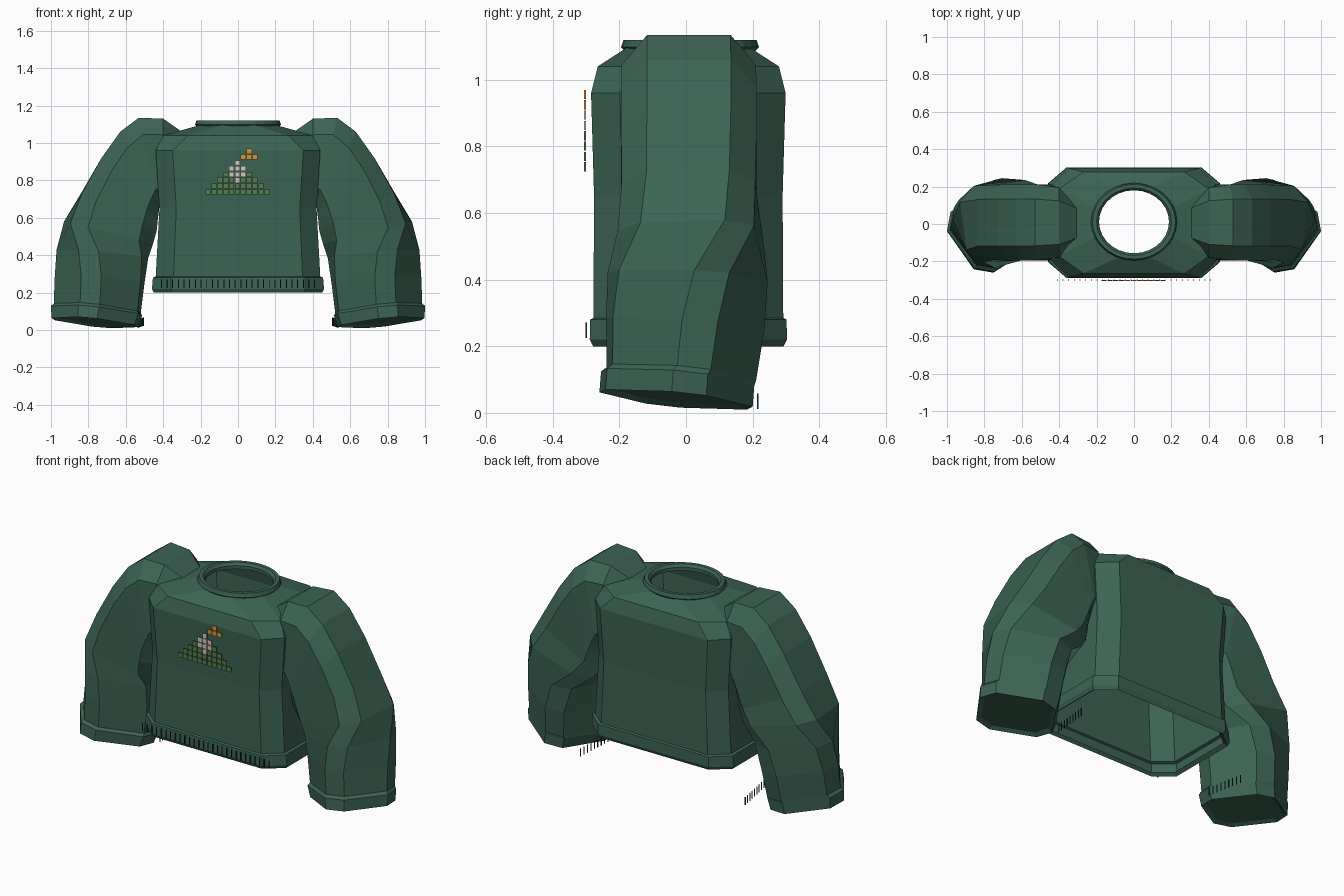
import bpy, bmesh, math

if "Cube" in bpy.data.objects:
    bpy.data.objects.remove(bpy.data.objects["Cube"])


def material(name, rgb):
    m = bpy.data.materials.new(name)
    m.diffuse_color = (*rgb, 1)
    m.use_nodes = True
    m.node_tree.nodes["Principled BSDF"].inputs["Base Color"].default_value = m.diffuse_color
    return m


KNIT = material("knit_green", (0.045, 0.127, 0.089))
STITCH = material("stitch_dark_green", (0.012, 0.035, 0.025))
LEAF = material("leaf_green", (0.09, 0.205, 0.075))
CREAM = material("cream", (0.62, 0.59, 0.54))
AMBER = material("amber", (0.65, 0.30, 0.035))


def finish(name, bm, mats, mirror=False, recalc=True):
    if recalc:
        bmesh.ops.recalc_face_normals(bm, faces=bm.faces)
    me = bpy.data.meshes.new(name)
    bm.to_mesh(me)
    bm.free()
    ob = bpy.data.objects.new(name, me)
    bpy.context.collection.objects.link(ob)
    for m in mats:
        me.materials.append(m)
    if mirror:
        ob.modifiers.new("mirror", 'MIRROR').use_axis[0] = True
    return ob


def loft(bm, rings, cap_end=False, closed=False):
    """Skin a list of equal-length point rings."""
    vs = [[bm.verts.new(p) for p in r] for r in rings]
    pairs = list(zip(vs, vs[1:])) + ([(vs[-1], vs[0])] if closed else [])
    for a, b in pairs:
        n = len(a)
        for i in range(n):
            j = (i + 1) % n
            bm.faces.new((a[i], a[j], b[j], b[i]))
    if cap_end:
        bm.faces.new(vs[-1])


def box(bm, c, s, mat=0):
    r = bmesh.ops.create_cube(bm, size=1)
    for v in r['verts']:
        v.co = [c[i] + v.co[i] * s[i] for i in range(3)]
    for f in {f for v in r['verts'] for f in v.link_faces}:
        f.material_index = mat


YC = 0.007  # depth centre of the torso


def torso_ring(z, fx, sx, hd, ys):
    q = [(fx, -hd), (sx, -ys), (sx, ys), (fx, hd)]
    return [(x, y + YC, z) for x, y in q] + [(-x, y + YC, z) for x, y in reversed(q)]


# Torso: open shell with hem, waist, chest, shoulder and neck rings
bm = bmesh.new()
loft(bm, [torso_ring(*r) for r in (
    (0.215, 0.335, 0.43, 0.272, 0.195),
    (0.20, 0.35, 0.45, 0.286, 0.205),
    (0.22, 0.36, 0.46, 0.296, 0.21),
    (0.28, 0.358, 0.455, 0.295, 0.21),
    (0.285, 0.345, 0.44, 0.285, 0.205),
    (0.65, 0.33, 0.42, 0.283, 0.20),
    (0.96, 0.35, 0.44, 0.292, 0.205),
    (1.04, 0.27, 0.40, 0.272, 0.18),
    (1.095, 0.086, 0.207, 0.187, 0.077))])
# an open shell's normals are oriented explicitly: ring order is counter-clockwise
finish("torso", bm, [KNIT], recalc=False)

# Collar: slightly oval ribbed ring
bm = bmesh.new()
profile = [(0.187, 1.085), (0.212, 1.08), (0.23, 1.098), (0.222, 1.12), (0.200, 1.12), (0.187, 1.105)]
N = 28
rings = []
for i in range(N):
    a = 2 * math.pi * i / N
    rings.append([(r * math.cos(a), 0.012 + 0.9 * r * math.sin(a), z) for r, z in profile])
loft(bm, rings, closed=True)
finish("collar", bm, [KNIT])


def sleeve_ring(ox, oz, ix, iz, yf, yb, twist, skew):
    """Chamfered square, twisted, then fitted between outer/inner and front/back limits."""
    k, t = 0.62, math.radians(twist)
    base = [(1, -k), (1, k), (k, 1), (-k, 1), (-1, k), (-1, -k), (-k, -1), (k, -1)]
    pts = [(u * math.cos(t) + v * math.sin(t), v * math.cos(t) - u * math.sin(t)) for u, v in base]
    m = max(abs(c) for p in pts for c in p)
    out = []
    for u, v in pts:
        s, w = (u / m + 1) / 2, (v / m + 1) / 2
        y = yf + (yb - yf) * w
        out.append((ix + (ox - ix) * s, y, iz + (oz - iz) * s + skew * y))
    return out


# Sleeves: outer x,z / inner x,z / front,back y / twist / slope along y
bm = bmesh.new()
loft(bm, [sleeve_ring(*r) for r in (
    (0.30, 1.06, 0.42, 0.72, -0.12, 0.13, 0, 0),
    (0.40, 1.13, 0.41, 0.68, -0.18, 0.195, 0, 0),
    (0.53, 1.135, 0.42, 0.66, -0.193, 0.21, 0, 0),
    (0.63, 1.06, 0.425, 0.62, -0.195, 0.212, 0, 0),
    (0.73, 0.92, 0.43, 0.58, -0.195, 0.212, 0, 0),
    (0.84, 0.73, 0.435, 0.53, -0.193, 0.212, 1, 0),
    (0.93, 0.58, 0.455, 0.46, -0.205, 0.235, 7, 0),
    (0.97, 0.43, 0.48, 0.385, -0.235, 0.245, 27, -0.05),
    (0.98, 0.28, 0.50, 0.25, -0.24, 0.235, 34, -0.08),
    (0.985, 0.14, 0.52, 0.09, -0.238, 0.21, 35, -0.1),
    (1.0, 0.125, 0.513, 0.075, -0.255, 0.205, 35, -0.1),
    (0.997, 0.06, 0.535, 0.014, -0.26, 0.20, 35, -0.1),
    (0.97, 0.07, 0.56, 0.03, -0.235, 0.175, 35, -0.1))], cap_end=True)
finish("sleeves", bm, [KNIT], mirror=True)

# Hem stitches along the front
bm = bmesh.new()
for i in range(28):
    box(bm, (-0.41 + 0.82 * i / 27, -0.299, 0.248), (0.005, 0.004, 0.046))
finish("hem_stitches", bm, [STITCH])

# Cuff stitches along the inner back of each cuff
bm = bmesh.new()
for i in range(9):
    t = i / 8
    box(bm, (0.505 + 0.03 * t, 0.215 * t, 0.045 - 0.01 * t), (0.004, 0.004, 0.046))
finish("cuff_stitches", bm, [STITCH], mirror=True)

# Chest emblem: stepped hill, pale peak and amber crest made of small square plates
bm = bmesh.new()
P = 0.0315
cells = [(k, r, 0) for r, n in enumerate((5, 4, 3, 2)) for k in range(-n, n + 1)]
cream = [(0, 2)] + [(k, r) for r in (3, 4) for k in (-1, 0, 1)] + [(0, 5)]
amber = [(1, 6), (2, 6), (3, 6), (2, 7)]
cells = [c for c in cells if c[:2] not in cream]
cells += [(k, r, 1) for k, r in cream] + [(k, r, 2) for k, r in amber]
for k, r, m in cells:
    box(bm, (k * P - 0.003, -0.303, 0.739 + r * 0.031), (0.028, 0.005, 0.0275), m)
finish("chest_emblem", bm, [LEAF, CREAM, AMBER])
